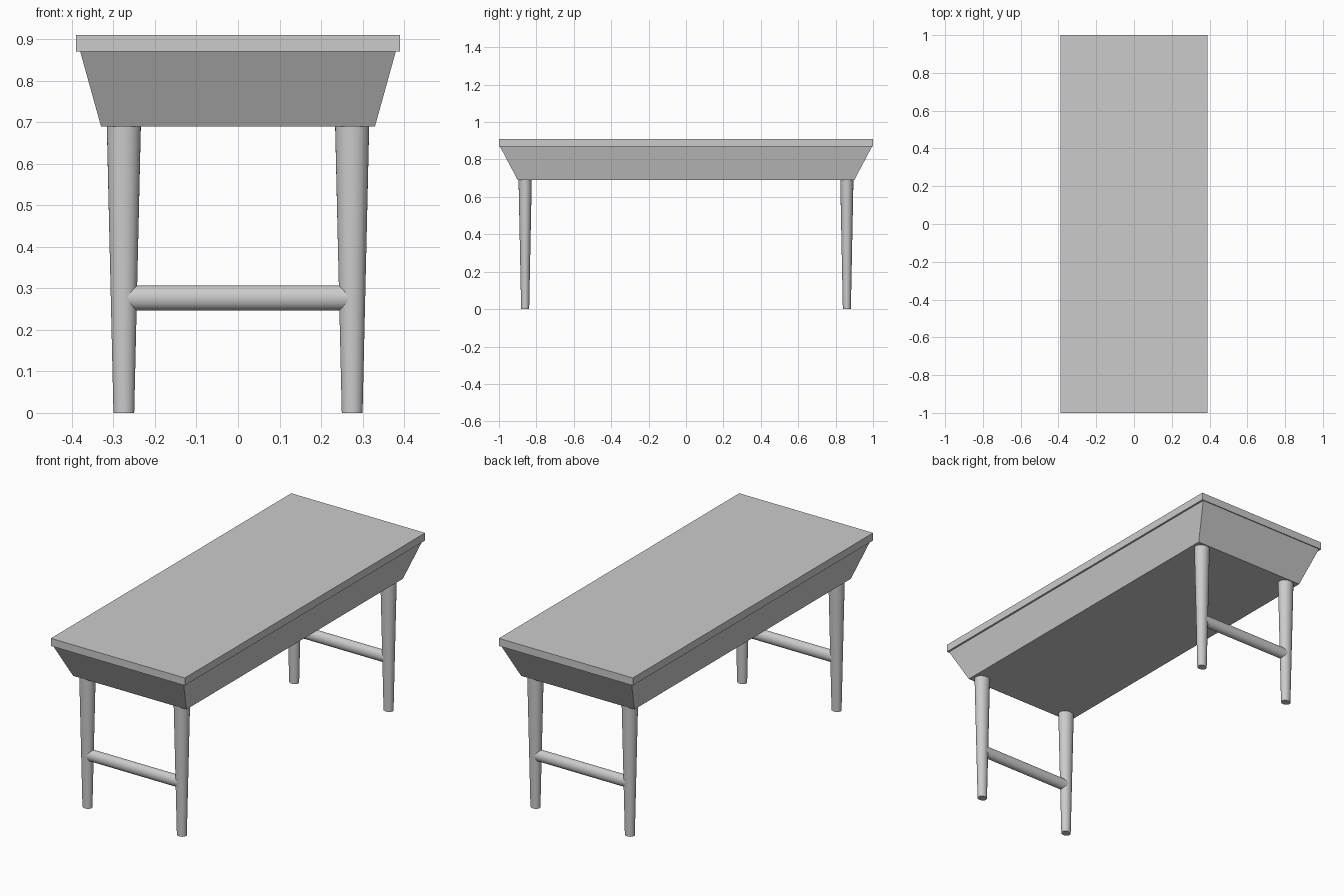
import bpy
import bmesh
from math import radians
from mathutils import Matrix

cube = bpy.data.objects.get("Cube")
if cube:
    bpy.data.objects.remove(cube, do_unlink=True)

grey = bpy.data.materials.new("plain grey")
grey.use_nodes = True
colour = (0.6, 0.6, 0.6, 1)
grey.diffuse_color = colour
grey.node_tree.nodes["Principled BSDF"].inputs["Base Color"].default_value = colour


def finish(name, bm, smooth=False):
    """Turn a bmesh into a named grey object."""
    bmesh.ops.recalc_face_normals(bm, faces=bm.faces)
    mesh = bpy.data.meshes.new(name)
    bm.to_mesh(mesh)
    bm.free()
    mesh.materials.append(grey)
    obj = bpy.data.objects.new(name, mesh)
    bpy.context.collection.objects.link(obj)
    if smooth:
        bpy.ops.object.select_all(action="DESELECT")
        obj.select_set(True)
        bpy.context.view_layer.objects.active = obj
        bpy.ops.object.shade_smooth_by_angle(angle=radians(40))
    return obj


def slab(name, z0, z1, bottom, top):
    """Box whose lower and upper half sizes may differ."""
    bm = bmesh.new()
    bmesh.ops.create_cube(bm, size=2)
    for v in bm.verts:
        half, z = (top, z1) if v.co.z > 0 else (bottom, z0)
        v.co = (v.co.x * half[0], v.co.y * half[1], z)
    return finish(name, bm)


def rod(name, r0, r1, length, transform):
    """Round bar along z, slightly flattened front to back."""
    bm = bmesh.new()
    bmesh.ops.create_cone(bm, cap_ends=True, segments=32,
                          radius1=r0, radius2=r1, depth=length)
    bm.transform(Matrix.Scale(0.86, 4, (0, 1, 0)))
    bm.transform(transform)
    return finish(name, bm, smooth=True)


# Table top and the tapered apron box under it
slab("table_top", 0.87, 0.91, (0.39, 1.0), (0.39, 1.0))
slab("apron", 0.69, 0.87, (0.33, 0.90), (0.38, 0.995))

# Four tapered legs, with a stretcher joining each end pair
leg_x, leg_y, leg_h = 0.275, 0.86, 0.69
for end, sy in (("front", -1), ("back", 1)):
    for side, sx in (("left", 1), ("right", -1)):
        rod(f"{end}_{side}_leg", 0.025, 0.041, leg_h,
            Matrix.Translation((sx * leg_x, sy * leg_y, leg_h / 2)))
    rod(f"{end}_stretcher", 0.03, 0.03, 0.54,
        Matrix.Translation((0, sy * leg_y, 0.277)) @ Matrix.Rotation(radians(90), 4, "Y"))
